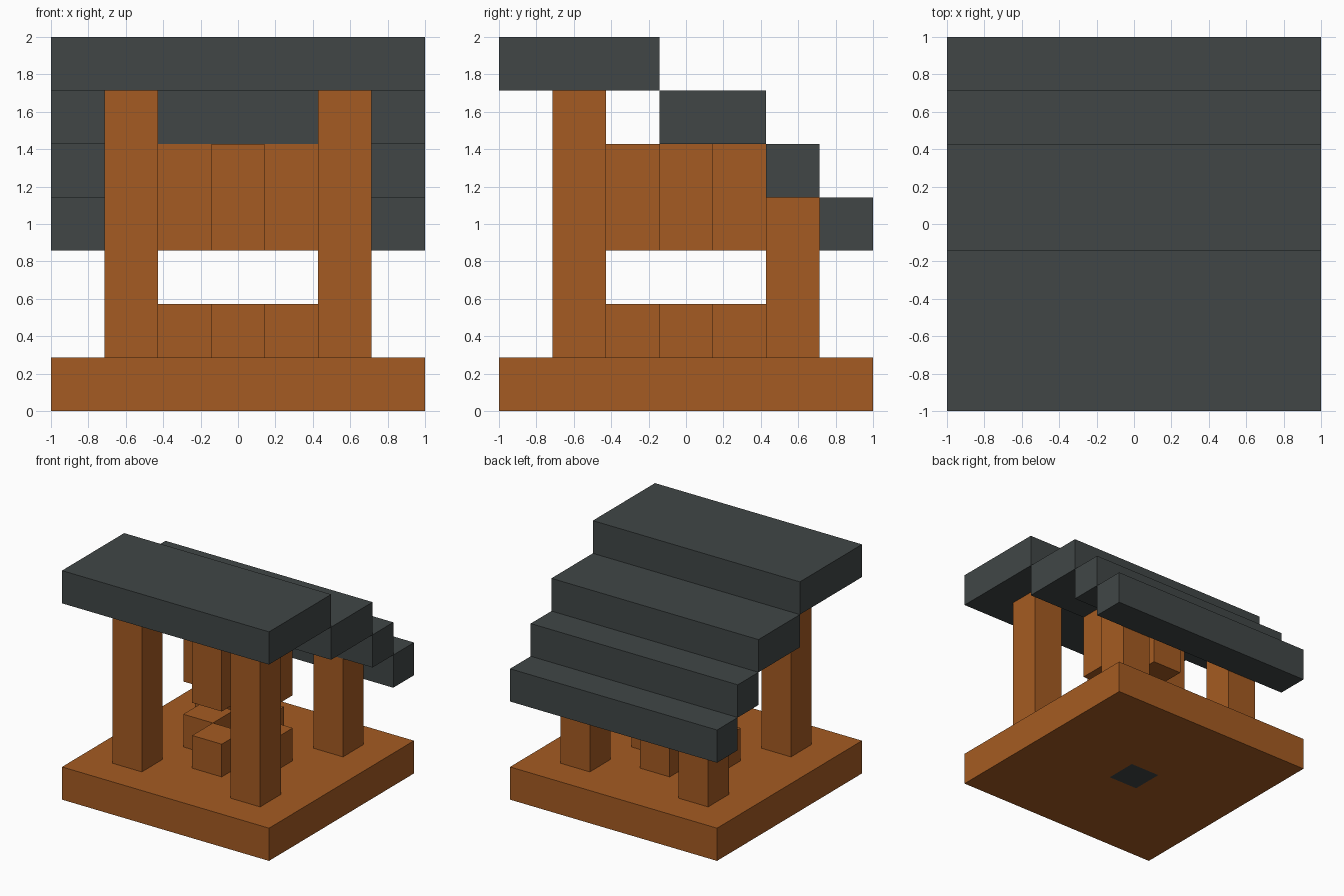
import bpy
import bmesh
from mathutils import Matrix, Vector

U = 2 / 7  # one block of the seven-block layout

cube = bpy.data.objects.get("Cube")
if cube:
    bpy.data.objects.remove(cube, do_unlink=True)


def material(name, rgb):
    mat = bpy.data.materials.new(name)
    mat.use_nodes = True
    mat.diffuse_color = (*rgb, 1)
    mat.node_tree.nodes["Principled BSDF"].inputs["Base Color"].default_value = (*rgb, 1)
    return mat


wood = material("orange_wood", (0.375, 0.105, 0.016))
slate = material("dark_slate", (0.052, 0.062, 0.062))


def finish(name, bm, *mats):
    mesh = bpy.data.meshes.new(name)
    bm.to_mesh(mesh)
    bm.free()
    for mat in mats:
        mesh.materials.append(mat)
    obj = bpy.data.objects.new(name, mesh)
    bpy.context.collection.objects.link(obj)
    return obj


def block(name, low, high, mat):
    """Box between two corners counted in blocks from the centre of the ground."""
    low, high = Vector(low) * U, Vector(high) * U
    bm = bmesh.new()
    bmesh.ops.create_cube(bm, size=1, matrix=Matrix.Translation((low + high) / 2)
                          @ Matrix.Diagonal((*(high - low), 1)))
    return finish(name, bm, mat)


# Base slab, with a slate block set flush in its centre
bm = bmesh.new()
bmesh.ops.create_grid(bm, x_segments=7, y_segments=7, size=1)
top = bmesh.ops.extrude_face_region(bm, geom=bm.faces[:])["geom"]
bmesh.ops.translate(bm, vec=(0, 0, U),
                    verts=[v for v in top if isinstance(v, bmesh.types.BMVert)])
bmesh.ops.recalc_face_normals(bm, faces=bm.faces[:])
for face in bm.faces:
    face.material_index = int(face.calc_center_median().xy.length < U / 2)
finish("base", bm, wood, slate)

# Corner posts, tall at the front and short at the back
for side, x in (("right", -2), ("left", 2)):
    for end, y, height in (("front", -2, 6), ("back", 2, 4)):
        block(f"{end}_{side}_post", (x - .5, y - .5, 1), (x + .5, y + .5, height), wood)

# Low basin ring and the hanging ring above it, each with an open centre
for name, z0, z1 in (("basin", 1, 2), ("hanging", 3, 5)):
    for side, x, y in (("front", 0, -1), ("back", 0, 1), ("right", -1, 0), ("left", 1, 0)):
        block(f"{name}_{side}_block", (x - .5, y - .5, z0), (x + .5, y + .5, z1), wood)

# Stepped roof, falling towards the back
steps = (-3.5, -.5, 1.5, 2.5, 3.5)
for i, (y0, y1) in enumerate(zip(steps, steps[1:])):
    block(f"roof_step_{i + 1}", (-3.5, y0, 6 - i), (3.5, y1, 7 - i), slate)
